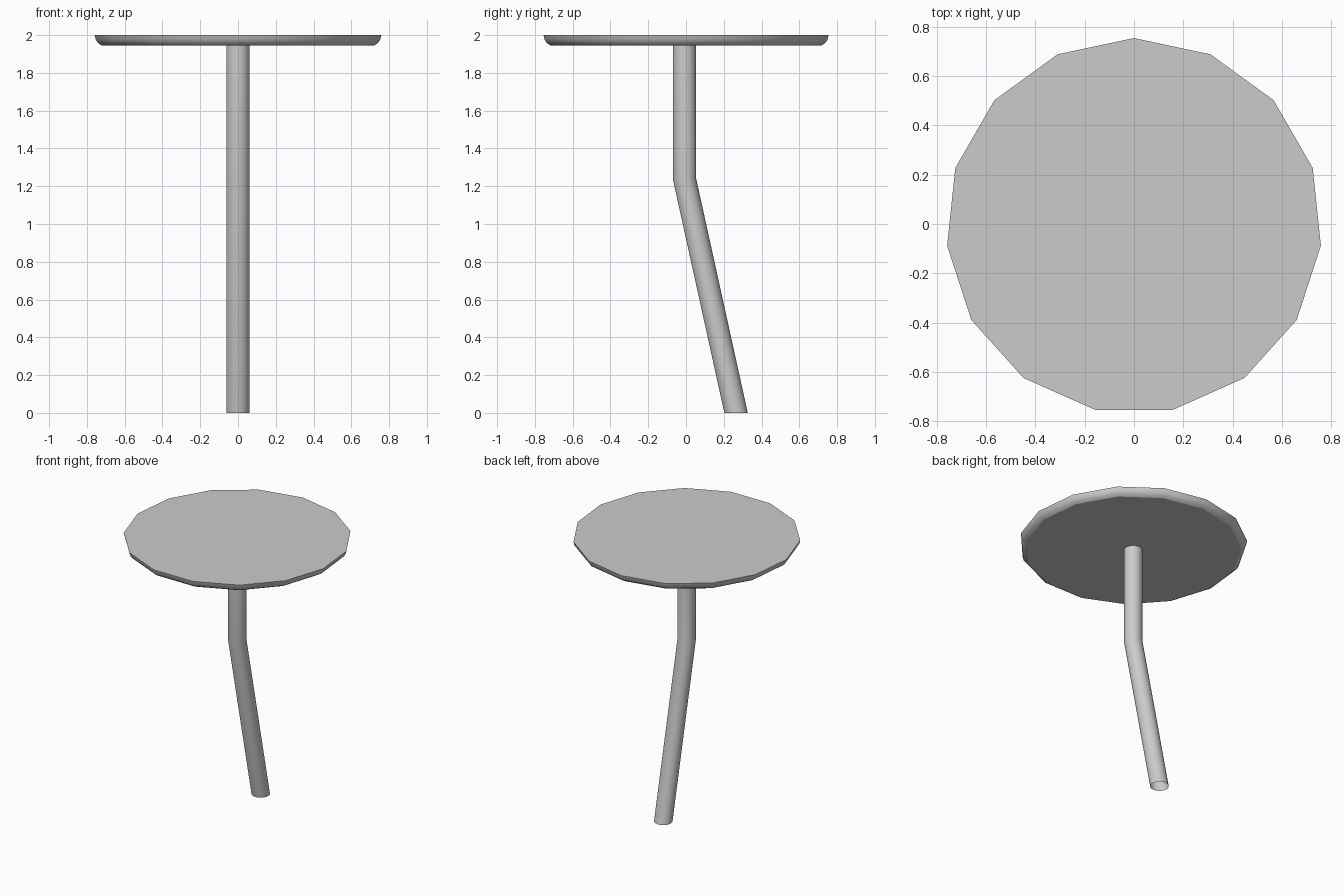
import bpy, bmesh
from math import sin, cos, pi, radians

if "Cube" in bpy.data.objects:
    bpy.data.objects.remove(bpy.data.objects["Cube"])

Y0 = -0.008  # centre line of the top and upper stem


def loft(name, rings, sides, cap_first=False, cap_last=False):
    """Join horizontal rings given as (radius, centre y, z), first vertex at +y."""
    bm = bmesh.new()
    loops = []
    for r, y, z in rings:
        loops.append([bm.verts.new((r * sin(2 * pi * i / sides),
                                    y + r * cos(2 * pi * i / sides), z))
                      for i in range(sides)])
    for a, b in zip(loops, loops[1:]):
        for i in range(sides):
            j = (i + 1) % sides
            bm.faces.new((a[i], b[i], b[j], a[j]))
    if cap_first:
        bm.faces.new(loops[0])
    if cap_last:
        bm.faces.new(loops[-1][::-1])
    bmesh.ops.recalc_face_normals(bm, faces=bm.faces)
    mesh = bpy.data.meshes.new(name)
    bm.to_mesh(mesh)
    bm.free()
    ob = bpy.data.objects.new(name, mesh)
    bpy.context.collection.objects.link(ob)
    bpy.ops.object.select_all(action='DESELECT')
    ob.select_set(True)
    bpy.context.view_layer.objects.active = ob
    bpy.ops.object.shade_smooth_by_angle(angle=radians(30))
    return ob


# Fifteen-sided top with a rounded underside edge
profile = [(0.725, 1.945), (0.744, 1.957), (0.757, 1.975), (0.763, 2.0)]
loft("table_top", [(r, Y0, z) for r, z in profile], 15, True, True)

# Bent tubular stem, open at the foot
loft("stem", [(0.062, 0.265, 0), (0.062, Y0, 1.24), (0.062, Y0, 1.945)], 32)
